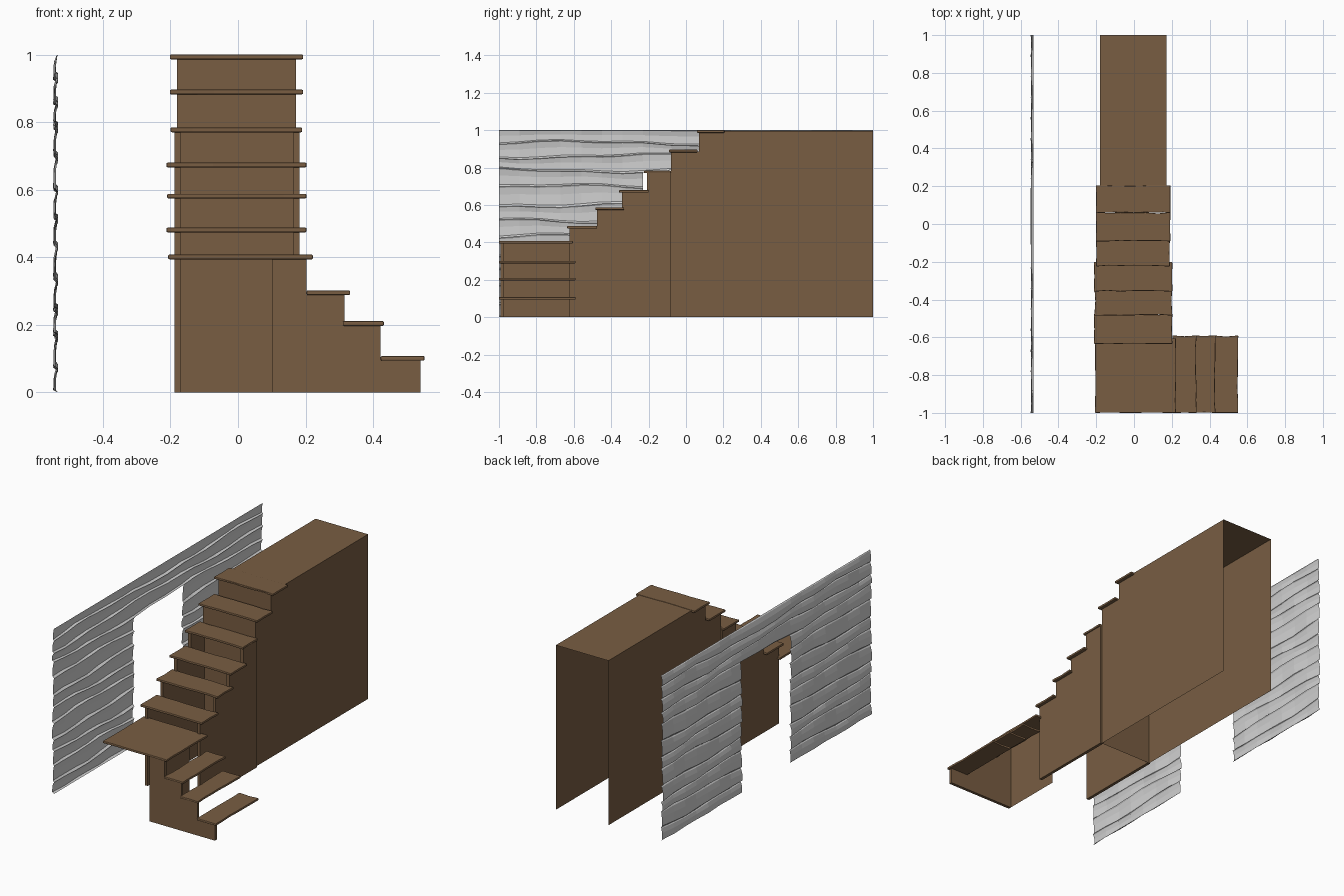
import bpy, bmesh, math, random
from mathutils import Vector

if "Cube" in bpy.data.objects:
    bpy.data.objects.remove(bpy.data.objects["Cube"])
random.seed(4)


def material(name, rgb):
    m = bpy.data.materials.new(name)
    m.diffuse_color = (*rgb, 1)
    m.use_nodes = True
    m.node_tree.nodes["Principled BSDF"].inputs["Base Color"].default_value = m.diffuse_color
    return m


WOOD = material("brown_wood", (0.19, 0.11, 0.055))
GREY = material("grey_planks", (0.65, 0.65, 0.65))


def finish(bm, name, mat, recalc=True):
    if recalc:
        bmesh.ops.recalc_face_normals(bm, faces=bm.faces)
    me = bpy.data.meshes.new(name)
    bm.to_mesh(me)
    bm.free()
    me.materials.append(mat)
    ob = bpy.data.objects.new(name, me)
    bpy.context.collection.objects.link(ob)
    return ob


def panel(name, pts, offset=None):
    """Flat outline, optionally given thickness by an offset vector."""
    bm = bmesh.new()
    f = bm.faces.new([bm.verts.new(p) for p in pts])
    if offset:
        r = bmesh.ops.extrude_face_region(bm, geom=[f])
        vs = [g for g in r["geom"] if isinstance(g, bmesh.types.BMVert)]
        bmesh.ops.translate(bm, verts=vs, vec=Vector(offset))
        bmesh.ops.triangulate(bm, faces=[f for f in bm.faces if len(f.verts) > 4])
    return finish(bm, name, WOOD, recalc=bool(offset))


def tread(name, x0, x1, y0, y1, top, wobble=0.006, thick=0.014):
    """Slab with uneven, softened edges."""
    corners = [(x0, y0), (x1, y0), (x1, y1), (x0, y1)]
    pts = []
    for i in range(4):
        a, b = Vector(corners[i]), Vector(corners[(i + 1) % 4])
        inward = Vector((-(b - a).y, (b - a).x)).normalized()
        n = max(2, round((b - a).length / 0.07))
        for k in range(n):
            j = random.uniform(0, wobble) if k else 0
            pts.append(a.lerp(b, k / n) + inward * j)
    bm = bmesh.new()
    f = bm.faces.new([bm.verts.new((p.x, p.y, top - thick)) for p in pts])
    r = bmesh.ops.extrude_face_region(bm, geom=[f])
    vs = [g for g in r["geom"] if isinstance(g, bmesh.types.BMVert)]
    bmesh.ops.translate(bm, verts=vs, vec=(0, 0, thick))
    ob = finish(bm, name, WOOD)
    bev = ob.modifiers.new("soft_edges", 'BEVEL')
    bev.width, bev.segments = 0.004, 2
    return ob


def steps_outline(start, base, steps, end):
    """Stair-shaped profile: list of (riser position, height) pairs."""
    out, z = [(start, 0)], base
    for pos, h in steps:
        if z is not None:
            out.append((pos, z))
        out.append((pos, h))
        z = h
    return out + [(end, z), (end, 0)]


# upper flight treads: front, back, top, left, right
for i, (y0, y1, z, a, b) in enumerate([
        (-.635, -.475, .488, -.212, .203), (-.485, -.33, .588, -.21, .203),
        (-.358, -.2, .68, -.212, .203), (-.225, -.08, .784, -.2, .19),
        (-.092, .062, .896, -.202, .193), (.058, .205, 1.0, -.202, .193)]):
    tread(f"upper_tread_{i + 1}", a, b, y0, y1, z)

# lower flight treads and landing
for i, (x0, x1, z) in enumerate([(.203, .332, .302), (.31, .432, .211), (.422, .552, .108)]):
    tread(f"lower_tread_{i + 1}", x0, x1, -1, -.59, z)
tread("landing", -.207, .222, -1, -.605, .408, wobble=0.003)

# stringers of the upper flight, stepped down to the floor
upper = [(-.622, .475), (-.475, .575), (-.343, .667), (-.208, .77)]
prof = steps_outline(-.622, None, upper, -.08)[1:]
prof.append((-.622, 0))
for side, x, t in (("left", -.188, .018), ("right", .182, -.018)):
    panel(f"{side}_stringer", [(x, y, z) for y, z in prof], (t, 0, 0))

# upper storey box: sides, top and front, open behind and below
for side, x in (("left", -.18), ("right", .172)):
    outline = [(-.08, 0), (-.08, .885), (.07, .885), (.07, .997), (1, .997), (1, 0)]
    pts = [(x, y, z) for y, z in outline]
    panel(f"box_{side}_side", pts if side == "left" else pts[::-1])
panel("box_top", [(-.18, .06, .997), (.172, .06, .997), (.172, 1, .997), (-.18, 1, .997)])
panel("box_front", [(-.18, -.08, 0), (.172, -.08, 0), (.172, -.08, .885), (-.18, -.08, .885)])
panel("box_top_riser", [(-.18, .07, .885), (.172, .07, .885), (.172, .07, .997), (-.18, .07, .997)])

# lower flight: stepped front wall and the wall closing it under the landing
low = [(.1, 0), (.54, 0), (.54, .097), (.422, .097), (.422, .2), (.315, .2),
       (.315, .29), (.203, .29), (.203, .396), (.1, .396)]
panel("lower_front_wall", [(x, -.992, z) for x, z in low], (0, .018, 0))
panel("landing_side_wall", [(.1, -.99, 0), (.1, -.605, 0), (.1, -.605, .396), (.1, -.99, .396)])

# plank wall: one bulging sheet with a doorway
seams = [0, .075, .165, .245, .335, .43, .515, .6, .695, .785, .86, .93, 1]
cols = sorted([-1 + .11 * k for k in range(7)] + [-.23, -.08, .08, .24]
              + [1 - .11 * k for k in range(7)])
bm = bmesh.new()
for s in range(len(seams) - 1):
    lo, hi = seams[s], seams[s + 1]
    grid = []
    for c, y in enumerate(cols):
        def edge(idx):
            if idx in (0, len(seams) - 1):
                return seams[idx]
            return seams[idx] + .011 * math.sin(4.3 * y + idx * 2.1) + .005 * math.sin(13 * y + idx)
        a, b = edge(s), edge(s + 1)
        bulge = .007 + .008 * (.5 + .5 * math.sin(37 * y + 5 * s))
        grid.append([bm.verts.new((-.532 - d, y, a + (b - a) * t)) for t, d in
                     ((0, 0), (.1, bulge), (.6, bulge * .9), (.93, bulge * .4), (1, 0))])
    for c in range(len(cols) - 1):
        mid = (cols[c] + cols[c + 1]) / 2
        if -.23 < mid < .24 and hi < .79:
            continue
        for k in range(4):
            bm.faces.new((grid[c][k], grid[c][k + 1], grid[c + 1][k + 1], grid[c + 1][k]))
bmesh.ops.remove_doubles(bm, verts=bm.verts, dist=1e-5)
bmesh.ops.delete(bm, geom=[v for v in bm.verts if not v.link_faces], context='VERTS')
for f in bm.faces:
    f.normal_update()
bmesh.ops.reverse_faces(bm, faces=[f for f in bm.faces if f.normal.x > 0])
finish(bm, "plank_wall", GREY, recalc=False)
